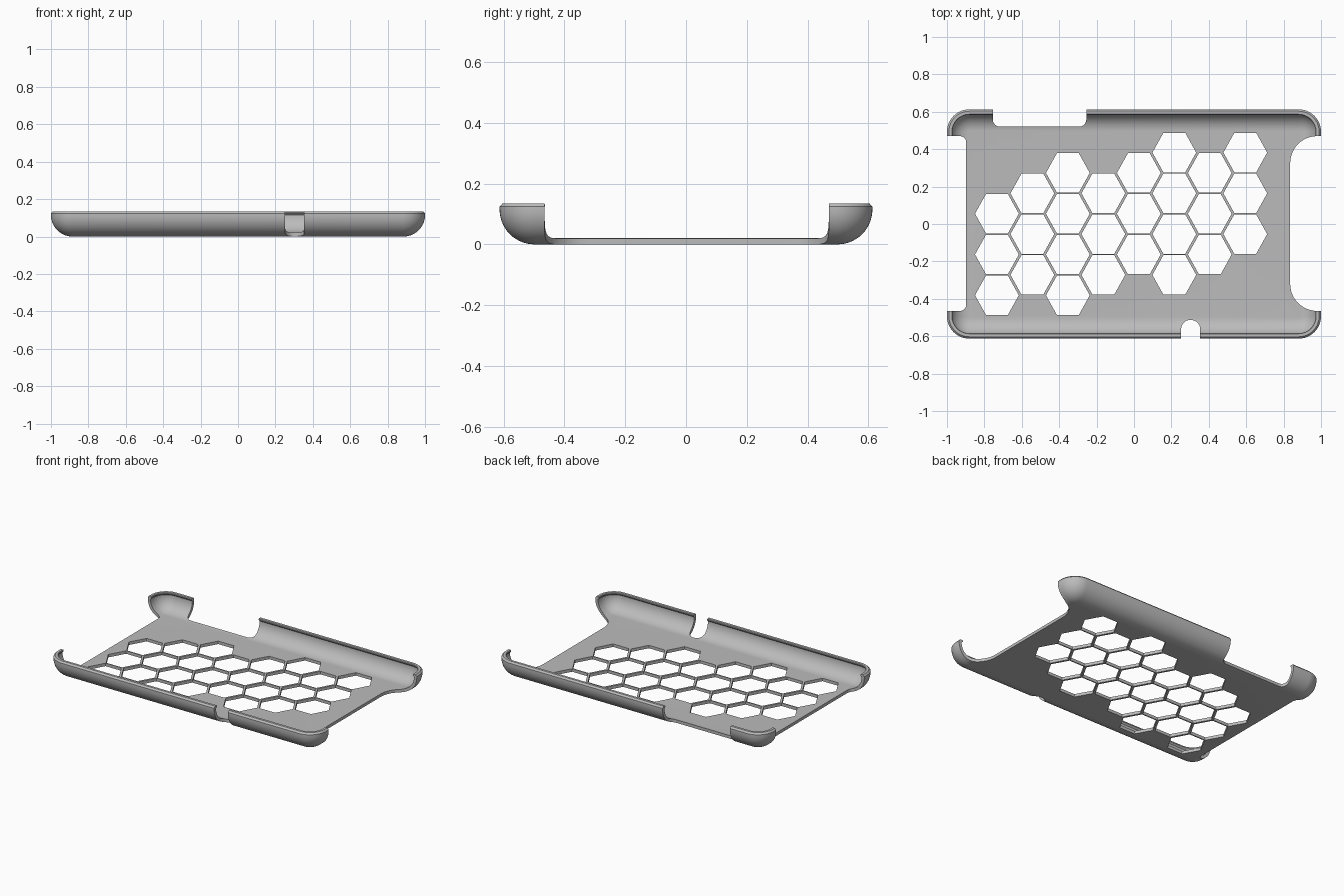
import bpy, bmesh
from math import sin, cos, pi, radians

cube = bpy.data.objects.get("Cube")
if cube:
    bpy.data.objects.remove(cube, do_unlink=True)

HALF_X, HALF_Y, CORNER = 1.0, 0.613, 0.12
HEIGHT, FLOOR, CURVE = 0.135, 0.02, 0.115

grey = bpy.data.materials.new("case_grey")
grey.use_nodes = True
grey.diffuse_color = (0.5, 0.5, 0.5, 1)
grey.node_tree.nodes["Principled BSDF"].inputs["Base Color"].default_value = (0.5, 0.5, 0.5, 1)


def make_object(name, bm):
    bmesh.ops.recalc_face_normals(bm, faces=bm.faces)
    mesh = bpy.data.meshes.new(name)
    bm.to_mesh(mesh)
    bm.free()
    mesh.materials.append(grey)
    obj = bpy.data.objects.new(name, mesh)
    bpy.context.collection.objects.link(obj)
    return obj


def rounded_rect(x0, x1, y0, y1, radius, steps=12):
    """Outline of a rectangle with rounded corners, counter-clockwise."""
    points = []
    corners = [(x1, y1, -1, -1), (x0, y1, 1, -1), (x0, y0, 1, 1), (x1, y0, -1, 1)]
    for i, (x, y, sx, sy) in enumerate(corners):
        for k in range(steps + 1):
            a = (i + k / steps) * pi / 2
            points.append((x + radius * (sx + cos(a)), y + radius * (sy + sin(a))))
    return points


def add_prism(bm, outline, z0=-0.1, z1=0.3):
    low = [bm.verts.new((x, y, z0)) for x, y in outline]
    high = [bm.verts.new((x, y, z1)) for x, y in outline]
    bm.faces.new(low[::-1])
    bm.faces.new(high)
    for i in range(len(low)):
        j = (i + 1) % len(low)
        bm.faces.new((low[i], low[j], high[j], high[i]))


# Wall section as (inset, height): outer curve, rim with small lip, inner curve
STEPS = 14
angles = [k / STEPS * pi / 2 for k in range(STEPS + 1)]
inner = CURVE - FLOOR
section = [(CURVE - CURVE * sin(a), CURVE - CURVE * cos(a)) for a in angles]
section += [(0.0, 0.124), (0.01, HEIGHT), (0.026, HEIGHT), (0.029, 0.131), (0.029, 0.125)]
section += [(CURVE - inner * sin(a), CURVE - inner * cos(a)) for a in reversed(angles)]

# Shell: rounded rectangles lofted along the section
bm = bmesh.new()
rings = []
for d, z in section:
    outline = rounded_rect(d - HALF_X, HALF_X - d, d - HALF_Y, HALF_Y - d, CORNER - d)
    rings.append([bm.verts.new((x, y, z)) for x, y in outline])
for a, b in zip(rings, rings[1:]):
    for i in range(len(a)):
        j = (i + 1) % len(a)
        bm.faces.new((a[i], a[j], b[j], b[i]))
bm.faces.new(rings[0][::-1])
bm.faces.new(rings[-1])
shell = make_object("case_shell", bm)

# Openings: honeycomb columns given by (top centre in half pitches, count)
bm = bmesh.new()
PITCH_X, PITCH_Y, HEX = 0.1897, 0.218, 0.117
columns = [(0, 3), (1, 3), (2, 4), (1, 3), (2, 3), (3, 4), (2, 3), (3, 3)]
for c, (top, count) in enumerate(columns):
    cx = -0.733 + c * PITCH_X
    for r in range(count):
        cy = 0.055 + (top / 2 - r) * PITCH_Y
        add_prism(bm, [(cx + HEX * cos(k * pi / 3), cy + HEX * 1.04 * sin(k * pi / 3))
                       for k in range(6)])

# Openings: both ends, wide back notch, narrow front slot
add_prism(bm, rounded_rect(-1.3, -0.897, -0.465, 0.47, 0.035))
add_prism(bm, rounded_rect(0.835, 1.4, -0.465, 0.47, 0.145))
add_prism(bm, rounded_rect(-0.755, -0.255, 0.52, 0.9, 0.04))
add_prism(bm, rounded_rect(0.252, 0.354, -0.9, -0.513, 0.05))
cutter = make_object("opening_cutter", bm)
cutter.hide_render = True

# Cut and smooth
cut = shell.modifiers.new("openings", 'BOOLEAN')
cut.operation = 'DIFFERENCE'
cut.solver = 'EXACT'
cut.object = cutter
bpy.ops.object.select_all(action='DESELECT')
shell.select_set(True)
bpy.context.view_layer.objects.active = shell
bpy.ops.object.modifier_apply(modifier=cut.name)
bpy.data.objects.remove(cutter, do_unlink=True)
bpy.ops.object.shade_smooth_by_angle(angle=radians(30))
